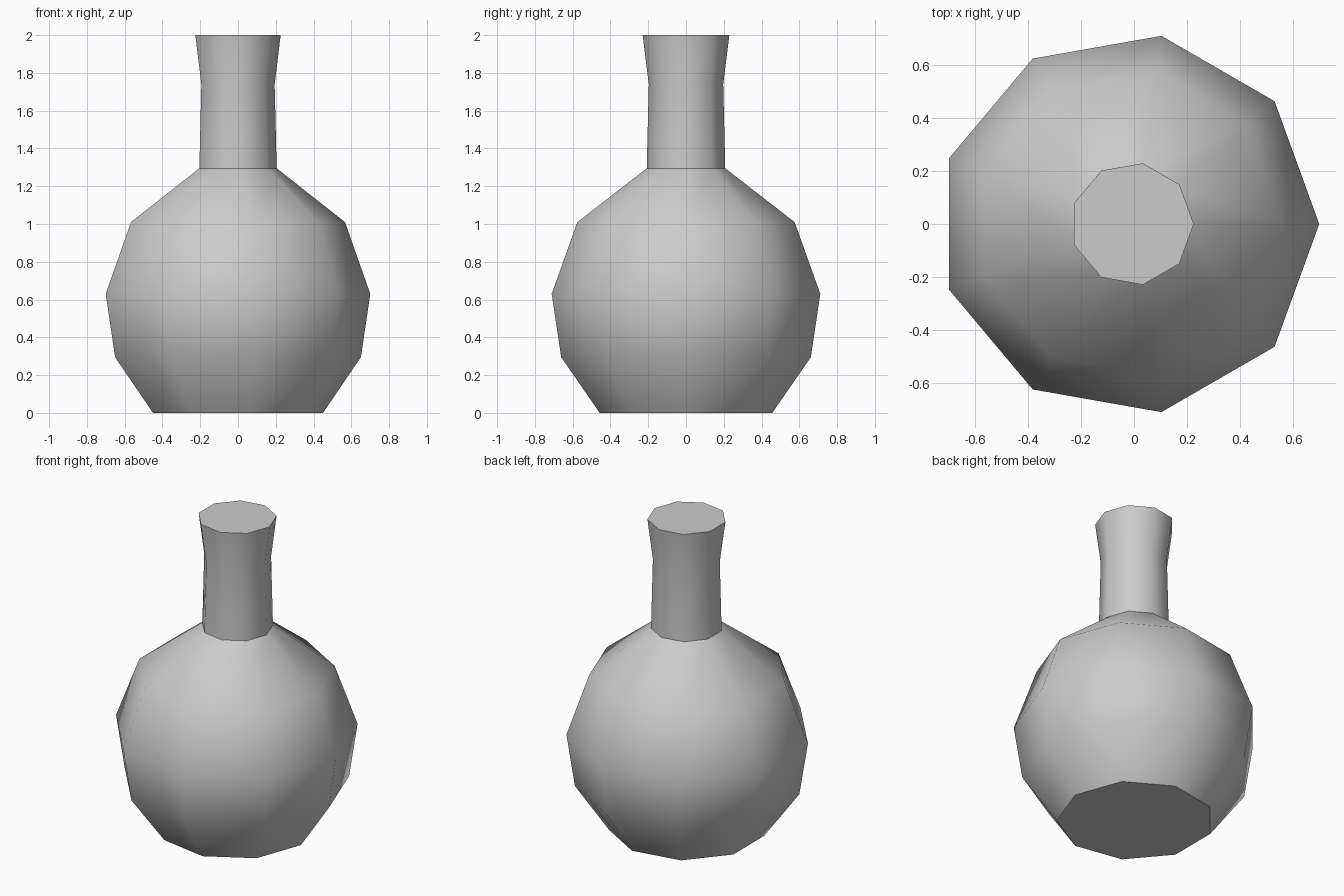
import bpy, bmesh, math

if "Cube" in bpy.data.objects:
    bpy.data.objects.remove(bpy.data.objects["Cube"])

SIDES = 9
# (radius, height) rings of the flask from base to lip
PROFILE = [(0.464, 0.0), (0.671, 0.295), (0.722, 0.63), (0.584, 1.01),
           (0.211, 1.295), (0.20, 1.74), (0.233, 2.0)]


def ring(bm, radius, z):
    # shift each odd-sided ring so its width is centred on x = 0
    shift = -radius * (1 - math.cos(math.pi / SIDES)) / 2
    return [bm.verts.new((shift + radius * math.cos(2 * math.pi * i / SIDES),
                          radius * math.sin(2 * math.pi * i / SIDES), z))
            for i in range(SIDES)]


# Round flask with narrow flared neck
bm = bmesh.new()
rings = [ring(bm, r, z) for r, z in PROFILE]
for low, high in zip(rings, rings[1:]):
    for i in range(SIDES):
        j = (i + 1) % SIDES
        bm.faces.new((low[i], low[j], high[j], high[i]))

# Flat base and closed lip
bm.faces.new(rings[0][::-1])
bm.faces.new(rings[-1])
bm.normal_update()

mesh = bpy.data.meshes.new("flask")
bm.to_mesh(mesh)
bm.free()
flask = bpy.data.objects.new("flask", mesh)
bpy.context.collection.objects.link(flask)

# Smooth body, crisp base, neck joint and lip
bpy.context.view_layer.objects.active = flask
flask.select_set(True)
bpy.ops.object.shade_smooth_by_angle(angle=math.radians(48))
